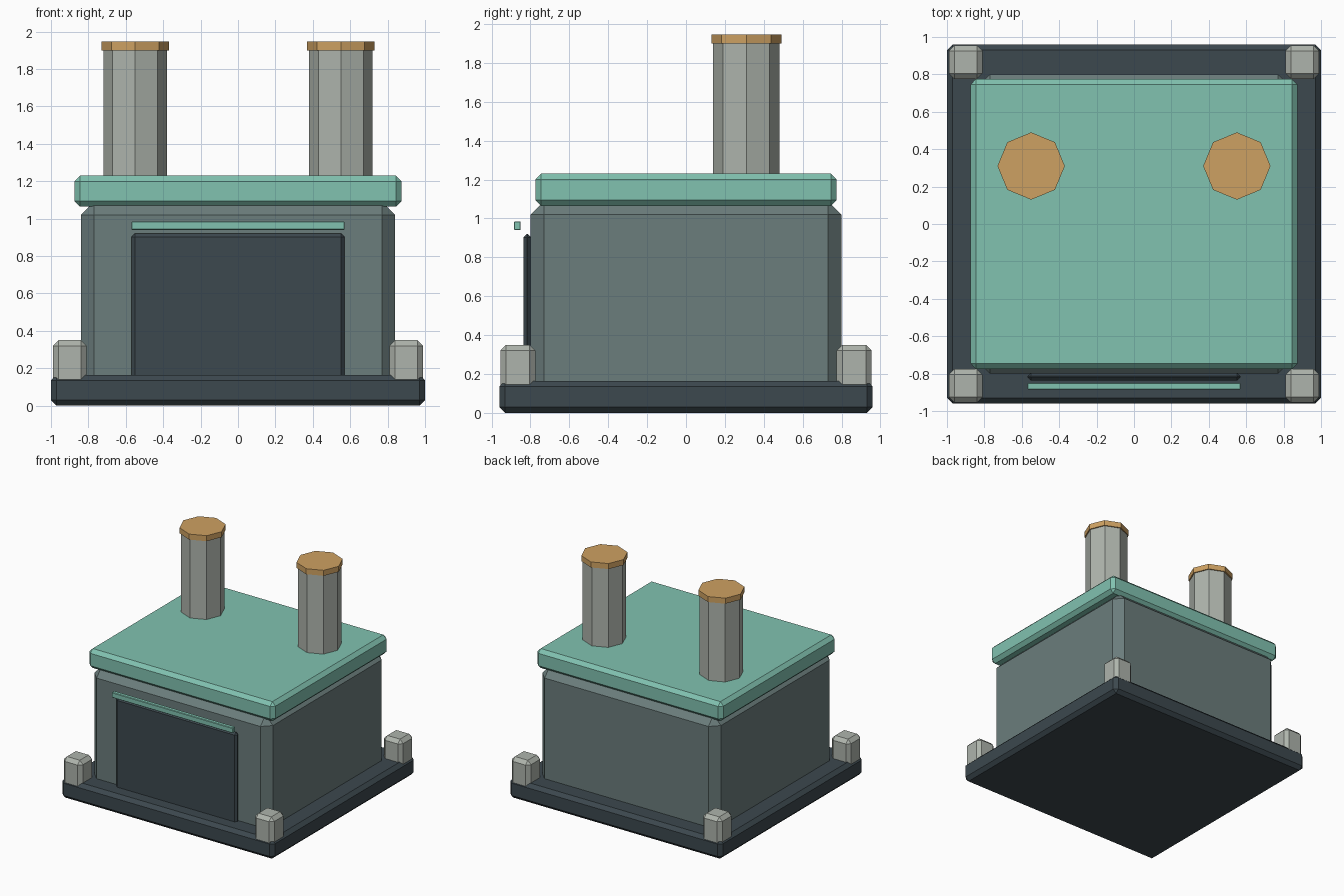
import bpy
import bmesh
from mathutils import Matrix

cube = bpy.data.objects.get("Cube")
if cube:
    bpy.data.objects.remove(cube, do_unlink=True)


def material(name, rgb):
    """Flat material from an 8-bit sRGB colour."""
    lin = [((c / 255 + 0.055) / 1.055) ** 2.4 for c in rgb] + [1.0]
    m = bpy.data.materials.new(name)
    m.use_nodes = True
    m.diffuse_color = lin
    bsdf = m.node_tree.nodes["Principled BSDF"]
    bsdf.inputs["Base Color"].default_value = lin
    bsdf.inputs["Roughness"].default_value = 0.8
    return m


teal = material("teal", (129, 194, 176))
slate = material("slate grey", (107, 125, 124))
dark = material("dark slate", (60, 72, 78))
stone = material("pale stone", (174, 180, 172))
copper = material("copper", (206, 161, 98))


def finish(name, bm, mat):
    mesh = bpy.data.meshes.new(name)
    bm.to_mesh(mesh)
    bm.free()
    mesh.materials.append(mat)
    obj = bpy.data.objects.new(name, mesh)
    bpy.context.collection.objects.link(obj)
    return obj


def box(name, x, y, z, bevel, mat):
    """Chamfered box spanning the given (low, high) ranges."""
    bm = bmesh.new()
    size = [b - a for a, b in (x, y, z)]
    mid = [(a + b) / 2 for a, b in (x, y, z)]
    bmesh.ops.create_cube(bm, size=1, matrix=Matrix.Translation(mid) @ Matrix.Diagonal(size + [1]))
    obj = finish(name, bm, mat)
    mod = obj.modifiers.new("chamfer", "BEVEL")
    mod.width = bevel
    mod.segments = 1
    mod.limit_method = "NONE"
    return obj


def octagon(name, x, y, z, radius, mat):
    """Upright eight-sided column with corners on the axes."""
    bm = bmesh.new()
    bmesh.ops.create_cone(bm, cap_ends=True, segments=8, radius1=radius, radius2=radius,
                          depth=z[1] - z[0], matrix=Matrix.Translation((x, y, sum(z) / 2)))
    return finish(name, bm, mat)


# Main building
box("base_slab", (-1, 1), (-0.96, 0.96), (0, 0.165), 0.03, dark)
box("main_body", (-0.84, 0.84), (-0.8, 0.8), (0.05, 1.09), 0.07, slate)
box("roof_slab", (-0.875, 0.875), (-0.775, 0.775), (1.065, 1.23), 0.03, teal)

# Front door and the strip above it
box("front_door", (-0.57, 0.57), (-0.836, -0.796), (0.1, 0.92), 0.018, dark)
box("door_strip", (-0.57, 0.57), (-0.885, -0.85), (0.94, 0.985), 0.004, teal)

# Corner posts and chimneys, mirrored left and right
for side, sx in (("left", 1), ("right", -1)):
    for end, sy in (("front", -1), ("back", 1)):
        cx, cy = 0.9 * sx, 0.865 * sy
        box(f"{end}_{side}_post", (cx - 0.09, cx + 0.09), (cy - 0.09, cy + 0.09),
            (0.08, 0.35), 0.03, stone)
    octagon(f"{side}_chimney", 0.55 * sx, 0.31, (1.2, 1.91), 0.17, stone)
    octagon(f"{side}_chimney_cap", 0.55 * sx, 0.31, (1.9, 1.947), 0.18, copper)
